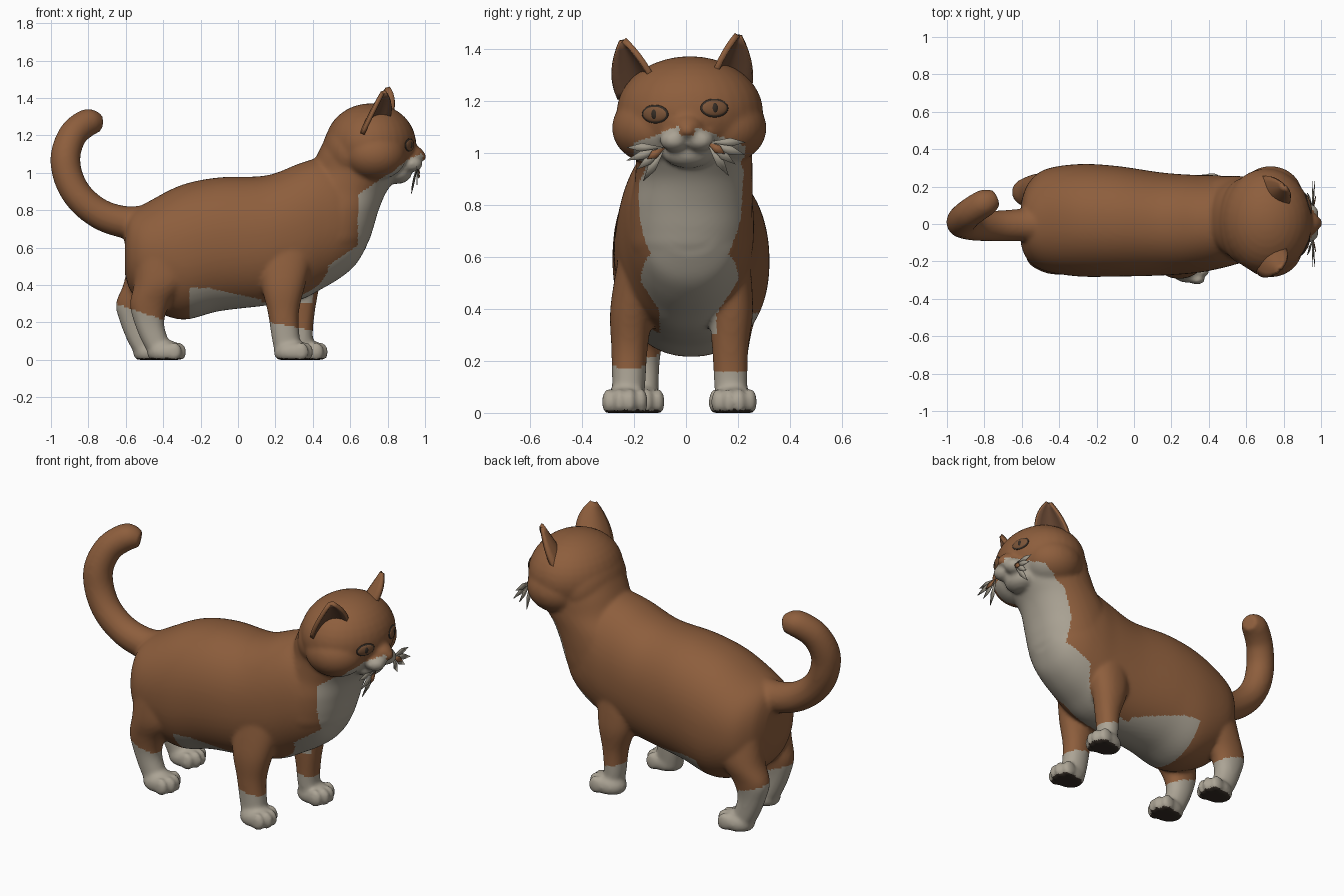
import bpy, bmesh, math
from mathutils import Vector, Matrix
from mathutils.bvhtree import BVHTree

if "Cube" in bpy.data.objects:
    bpy.data.objects.remove(bpy.data.objects["Cube"])


def material(name, rgb):
    m = bpy.data.materials.new(name)
    m.diffuse_color = (*rgb, 1)
    m.use_nodes = True
    m.node_tree.nodes["Principled BSDF"].inputs["Base Color"].default_value = m.diffuse_color
    return m


FUR = material("ginger fur", (0.268, 0.112, 0.046))
CREAM = material("cream fur", (0.41, 0.37, 0.30))
DARK = material("dark pads", (0.035, 0.025, 0.018))
EAR = material("inner ear", (0.14, 0.065, 0.034))
IRIS = material("iris", (0.20, 0.09, 0.04))
WHISKER = material("whisker grey", (0.34, 0.31, 0.25))


def finish(bm, name, mats):
    bmesh.ops.recalc_face_normals(bm, faces=bm.faces)
    me = bpy.data.meshes.new(name)
    bm.to_mesh(me)
    bm.free()
    for m in mats:
        me.materials.append(m)
    me.shade_smooth()
    ob = bpy.data.objects.new(name, me)
    bpy.context.collection.objects.link(ob)
    return ob


def spline(rows, steps=6):
    """Catmull-Rom through rows of numbers."""
    out = []
    for i in range(len(rows) - 1):
        a, b, c, d = (rows[min(max(i + k, 0), len(rows) - 1)] for k in (-1, 0, 1, 2))
        for s in range(steps):
            t = s / steps
            out.append([0.5 * (2 * q + (r - p) * t + (2 * p - 5 * q + 4 * r - w) * t * t
                               + (3 * q - p - 3 * r + w) * t ** 3)
                        for p, q, r, w in zip(a, b, c, d)])
    return out + [list(rows[-1])]


def skin(bm, rings):
    rings = [[bm.verts.new(p) for p in r] for r in rings]
    n = len(rings[0])
    for a, b in zip(rings, rings[1:]):
        for i in range(n):
            bm.faces.new((a[i], a[(i + 1) % n], b[(i + 1) % n], b[i]))
    bm.faces.new(rings[0][::-1])
    bm.faces.new(rings[-1])


def loft(bm, rows, axis, n=64):
    """Rows of (position, low, high, y centre, half width) along x or z."""
    rings = []
    for t, lo, hi, yc, hw in spline(rows):
        ring = []
        for k in range(n):
            a = 2 * math.pi * k / n
            c, s = math.cos(a), math.sin(a)
            y = yc + hw * math.copysign(abs(c) ** 0.92, c)
            w = (lo + hi) / 2 + (hi - lo) / 2 * math.copysign(abs(s) ** 0.92, s)
            ring.append((t, y, w) if axis == 'x' else (w, y, t))
        rings.append(ring)
    skin(bm, rings)


def ball(bm, c, r, rot=None, clamp=False):
    m = Matrix.Translation(c) @ (rot or Matrix()) @ Matrix.Diagonal((*r, 1))
    vs = bmesh.ops.create_uvsphere(bm, u_segments=32, v_segments=18, radius=1, matrix=m)['verts']
    if clamp:
        for v in vs:
            v.co.z = max(v.co.z, 0)


bm = bmesh.new()
# trunk
loft(bm, [(-0.605, 0.46, 0.72, 0, 0.11), (-0.57, 0.36, 0.79, 0.01, 0.20),
          (-0.48, 0.28, 0.845, 0.02, 0.27), (-0.3, 0.215, 0.935, 0.02, 0.3),
          (-0.1, 0.26, 0.975, 0.015, 0.296), (0.15, 0.29, 0.985, 0.0, 0.275),
          (0.33, 0.32, 1.05, 0.0, 0.262), (0.45, 0.38, 1.08, 0.01, 0.25),
          (0.55, 0.44, 1.05, 0.015, 0.228), (0.63, 0.51, 0.95, 0.015, 0.185),
          (0.69, 0.61, 0.85, 0.015, 0.12)], 'x')
# chest and neck
loft(bm, [(0.53, 0.2, 0.6, 0.01, 0.18), (0.62, 0.2, 0.69, 0.01, 0.225),
          (0.7, 0.22, 0.722, 0.015, 0.236), (0.8, 0.25, 0.752, 0.02, 0.236),
          (0.9, 0.3, 0.795, 0.03, 0.226), (1.0, 0.38, 0.865, 0.03, 0.224),
          (1.1, 0.425, 0.88, 0.02, 0.228), (1.2, 0.475, 0.88, 0.015, 0.2)], 'z')
ball(bm, (0.6, 0.015, 1.11), (0.15, 0.235, 0.185))
# head, cheeks, snout
ball(bm, (0.71, 0.015, 1.157), (0.242, 0.282, 0.214))
for s, yc in ((-1, -0.125), (1, 0.15)):
    ball(bm, (0.73, yc, 1.095), (0.172, 0.16, 0.137))
    ball(bm, (0.928, 0.005 + s * 0.05, 1.048), (0.06, 0.056, 0.044))
ball(bm, (0.89, 0.005, 1.095), (0.108, 0.075, 0.062))
ball(bm, (0.985, 0.005, 1.085), (0.022, 0.03, 0.024))
ball(bm, (0.85, 0.01, 1.0), (0.08, 0.1, 0.06))
# front legs
loft(bm, [(0.02, 0.20, 0.34, -0.225, 0.06), (0.12, 0.18, 0.33, -0.22, 0.064),
          (0.25, 0.16, 0.325, -0.217, 0.07), (0.4, 0.125, 0.36, -0.205, 0.086),
          (0.6, 0.1, 0.42, -0.15, 0.11)], 'z')
loft(bm, [(0.02, 0.30, 0.42, 0.175, 0.06), (0.12, 0.285, 0.40, 0.172, 0.064),
          (0.25, 0.27, 0.41, 0.17, 0.07), (0.4, 0.22, 0.435, 0.172, 0.086),
          (0.6, 0.18, 0.46, 0.14, 0.105)], 'z')
# hind legs
for dx, y in ((0, -0.165), (-0.075, 0.17)):
    loft(bm, [(0.02, -0.47 + dx, -0.34 + dx, y, 0.06), (0.1, -0.515 + dx, -0.37 + dx, y, 0.06),
              (0.2, -0.555 + dx, -0.395 + dx, y, 0.064), (0.3, -0.577 + dx, -0.36 + dx, y, 0.08),
              (0.42, -0.555 + dx * 0.7, -0.26 + dx, y * 0.98, 0.108),
              (0.6, -0.56 + dx * 0.3, -0.2, y * 0.85, 0.12)], 'z')
# paws with four toes
for x, y in ((0.288, -0.235), (0.368, 0.185), (-0.39, -0.17), (-0.465, 0.175)):
    ball(bm, (x, y, 0.04), (0.097, 0.08, 0.067), clamp=True)
    for k in (-1.5, -0.5, 0.5, 1.5):
        ball(bm, (x + 0.076 - 0.012 * k * k, y + 0.042 * k, 0.042), (0.042, 0.025, 0.052), clamp=True)
# tail
rings = []
path = spline([(-0.48, 0, 0.73, 0.10), (-0.6, -0.005, 0.735, 0.087), (-0.73, -0.01, 0.775, 0.082),
               (-0.84, -0.01, 0.86, 0.08), (-0.905, 0, 0.97, 0.08), (-0.922, 0.015, 1.09, 0.08),
               (-0.885, 0.055, 1.2, 0.077), (-0.82, 0.1, 1.26, 0.075), (-0.78, 0.12, 1.268, 0.07),
               (-0.735, 0.14, 1.262, 0.045)])
for i, p in enumerate(path):
    t = (Vector(path[min(i + 1, len(path) - 1)][:3]) - Vector(path[max(i - 1, 0)][:3])).normalized()
    u = Vector((0, 1, 0)).cross(t).normalized()
    v = t.cross(u)
    rings.append([Vector(p[:3]) + p[3] * (u * math.cos(a * math.pi / 12) + v * math.sin(a * math.pi / 12))
                  for a in range(24)])
skin(bm, rings)

# fuse the parts into one skin
raw = finish(bm, "raw_body", [FUR])
rm = raw.modifiers.new("fuse", 'REMESH')
rm.mode, rm.voxel_size = 'VOXEL', 0.011
sm = raw.modifiers.new("soften", 'SMOOTH')
sm.factor, sm.iterations = 0.5, 8
bpy.context.view_layer.update()
fused = bpy.data.meshes.new_from_object(raw.evaluated_get(bpy.context.evaluated_depsgraph_get()))
bpy.data.objects.remove(raw)
bm = bmesh.new()
bm.from_mesh(fused)


def fur_colour(c, n):
    x, y, z = c
    if z < 0.015 and n.z < -0.7:
        return 2                                              # paw pads
    if x > 0.1 and z < 0.2 - 0.2 * (x - 0.18) or x < -0.25 and z < 0.3 - 0.35 * (x + 0.65):
        return 1                                              # socks
    edge = 0.64 - 1.5 * max(0, 0.61 - z) + max(0, z - 0.88) * 1.4
    half = min(0.105 + 0.65 * max(0, z - 0.38), 0.19) + 0.06 * max(0, z - 0.6)
    if z > 0.3 and x > edge and z < 1.115 - 0.4 * abs(y) and abs(y - 0.012) < half:
        return 0 if z > 1.068 and abs(y - 0.005) < 0.03 else 1  # bib and muzzle
    if 0.12 <= x < 0.5 and z > 0.24 and abs(y) < 0.1 and n.z < -0.4:
        return 1                                              # between the front legs
    if -0.26 < x < 0.13 and z < 0.385 - 0.22 * max(0, x + 0.16) and n.z < -0.1:
        return 1                                              # belly
    return 0


for f in bm.faces:
    f.material_index = fur_colour(f.calc_center_median(), f.normal)
tree = BVHTree.FromBMesh(bm)
finish(bm, "body", [FUR, CREAM, DARK])

# eyes, set on the face
for side, y, z in (("left", 0.11, 1.172), ("right", -0.12, 1.148)):
    hit, nor, _, _ = tree.ray_cast(Vector((2, y, z)), Vector((-1, 0, 0)))
    rot = nor.to_track_quat('X', 'Z').to_matrix().to_4x4()
    for part, r, m in (("eye_rim", (0.010, 0.056, 0.036), DARK), ("iris", (0.014, 0.052, 0.032), IRIS),
                       ("pupil", (0.017, 0.018, 0.025), DARK)):
        bm = bmesh.new()
        ball(bm, hit - nor * 0.004, r, rot)
        finish(bm, f"{side}_{part}", [m])

# ears: curved shells opening forward and outward
for side, s, base, tip in (("left", 1, (0.725, 0.155, 1.25), (0.80, 0.20, 1.45)),
                           ("right", -1, (0.715, -0.175, 1.24), (0.775, -0.242, 1.43))):
    base, tip = Vector(base), Vector(tip)
    across = Vector((-0.66, 0.68 * s, -0.32)).normalized()
    forward = Vector((0.72, 0.68 * s, 0)).normalized()
    bm = bmesh.new()
    grid = []
    for i in range(9):
        t = i / 8
        w = 0.092 * (1 - t ** 2) + 0.012
        grid.append([bm.verts.new(base.lerp(tip, t) + across * (w * q / 4)
                                  + forward * (w * 0.6 * (q / 4) ** 2 - 0.035 * (1 - t)))
                     for q in range(-4, 5)])
    for a, b in zip(grid, grid[1:]):
        for q in range(8):
            bm.faces.new((a[q], a[q + 1], b[q + 1], b[q]))
    ear = finish(bm, f"{side}_ear", [FUR, EAR])
    so = ear.modifiers.new("thickness", 'SOLIDIFY')
    so.thickness, so.offset = 0.022, 0
    # the concave side gets the inner ear colour
    if ear.data.polygons[36].normal.dot(forward) > 0:
        for p in ear.data.polygons:
            p.material_index = 1
        so.material_offset, so.material_offset_rim = -1, -1
    else:
        so.material_offset = 1

# whisker tufts: thin ragged plates, one of them ginger
BLADES = ((0.0, 0.15, 0.0, 0), (0.01, 0.15, -0.05, 0), (0.015, 0.07, -0.045, 1),
          (0.0, 0.11, -0.085, 0), (-0.03, 0.085, -0.13, 0))
for side, s, drop in (("left", 1, 0), ("right", -1, 0.02)):
    bm = bmesh.new()
    for dx, dy, dz, mat in BLADES:
        a = Vector((0.955, s * 0.08, 1.04 - drop))
        d = Vector((dx, s * dy, dz))
        w = Vector((0, -d.z, d.y)).normalized() * 0.017
        f = bm.faces.new([bm.verts.new(p) for p in (a, a + d * 0.6 + w, a + d, a + d * 0.6 - w)])
        f.material_index = mat
    tuft = finish(bm, f"{side}_whiskers", [WHISKER, FUR])
    tuft.modifiers.new("thickness", 'SOLIDIFY').thickness = 0.004
